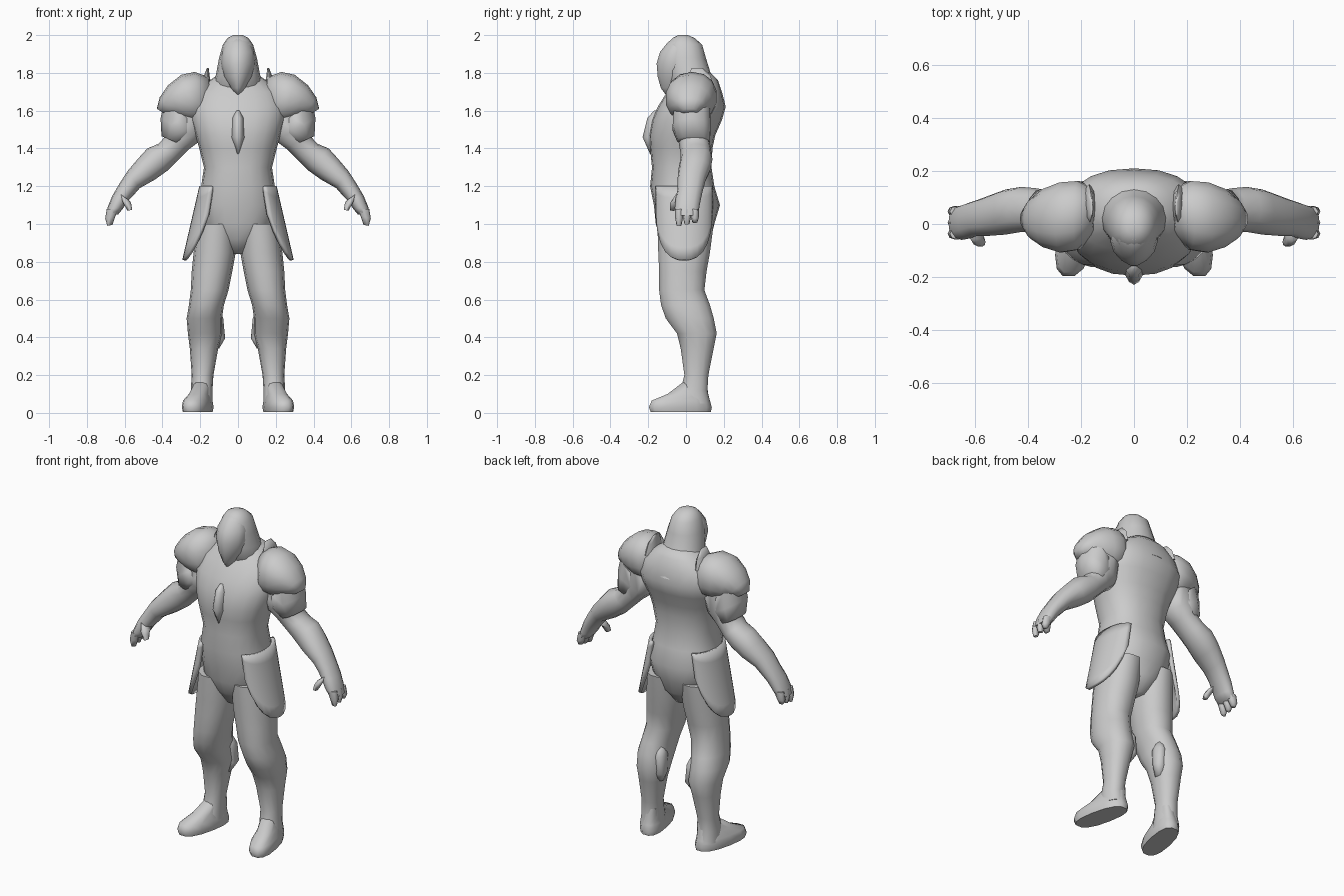
import bpy, bmesh, math
from mathutils import Vector

grey = bpy.data.materials.new("armour grey")
grey.diffuse_color = (0.6, 0.6, 0.6, 1)


def finish(name, bm, mirror, angle=80):
    bmesh.ops.recalc_face_normals(bm, faces=bm.faces)
    me = bpy.data.meshes.new(name)
    bm.to_mesh(me)
    bm.free()
    ob = bpy.data.objects.new(name, me)
    bpy.context.collection.objects.link(ob)
    me.materials.append(grey)
    bpy.ops.object.select_all(action='DESELECT')
    ob.select_set(True)
    bpy.context.view_layer.objects.active = ob
    bpy.ops.object.shade_smooth_by_angle(angle=math.radians(angle))
    if mirror:
        ob.modifiers.new("mirror", 'MIRROR')
    return ob


def loft(name, rings, mirror=True, n=14, power=2.2, pinch=0, skew=0, angle=80):
    """Skin over rings (xa, za, xb, zb, y_front, y_back)."""
    bm = bmesh.new()
    loops = []
    for xa, za, xb, zb, y0, y1 in rings:
        loop = []
        for i in range(n):
            a = 2 * math.pi * i / n
            c, s = math.cos(a), math.sin(a)
            u = math.copysign(abs(c) ** (2 / power), c)
            v = math.copysign(abs(s) ** (2 / power), s)
            u *= 1 - pinch * max(0, -v) ** 2
            y = (y0 + y1) / 2 + v * (y1 - y0) / 2
            x = (xa + xb) / 2 + u * (xa - xb) / 2 - skew * y
            loop.append(bm.verts.new((x, y, (za + zb) / 2 + u * (za - zb) / 2)))
        loops.append(loop)
    for p, q in zip(loops, loops[1:]):
        for i in range(n):
            j = (i + 1) % n
            bm.faces.new((p[i], p[j], q[j], q[i]))
    bm.faces.new(loops[0])
    bm.faces.new(loops[-1])
    return finish(name, bm, mirror, angle)


def level(rows):
    """Horizontal rings from (z, x0, x1, y0, y1)."""
    return [(x1, z, x0, z, y0, y1) for z, x0, x1, y0, y1 in rows]


def centred(rows):
    return level([(z, -w, w, y0, y1) for z, w, y0, y1 in rows])


# Torso and pelvis
loft("torso", centred([
    (.84, .04, -.08, .07), (.92, .12, -.13, .13), (1.0, .19, -.16, .15),
    (1.1, .205, -.17, .18), (1.2, .195, -.19, .15), (1.3, .18, -.18, .135),
    (1.4, .205, -.19, .14), (1.47, .225, -.195, .155), (1.55, .25, -.18, .19),
    (1.62, .26, -.15, .21), (1.7, .23, -.1, .19), (1.76, .15, -.05, .17),
    (1.8, .09, -.02, .13)]), False, 20, 2.3)

# Chest point
loft("chest_point", centred([
    (1.37, .01, -.19, -.15), (1.46, .035, -.23, -.15),
    (1.56, .03, -.205, -.14), (1.6, .01, -.17, -.14)]), False, 8, 2, .5)

# Hooded head with a pointed face, and the hood falling onto the back
loft("hood", centred([
    (1.65, .11, .03, .205), (1.68, .125, -.04, .19), (1.73, .13, -.09, .165),
    (1.8, .115, -.1, .13), (1.88, .1, -.11, .105), (1.95, .08, -.1, .085),
    (1.985, .055, -.07, .045), (2.0, .025, -.04, .01)]), False, 16, 2.1)
loft("face", centred([
    (1.68, .012, -.105, -.05), (1.72, .04, -.135, 0), (1.78, .075, -.152, .03),
    (1.85, .09, -.158, .03), (1.91, .085, -.14, .03),
    (1.96, .065, -.1, .02), (1.99, .04, -.06, 0)]), False, 14, 2, .25)

# Layered shoulder armour
loft("shoulder_pad", [
    (.16, 1.78, .13, 1.62, -.03, .13), (.23, 1.805, .19, 1.54, -.10, .165),
    (.30, 1.79, .25, 1.54, -.11, .16), (.37, 1.735, .30, 1.555, -.09, .135),
    (.415, 1.67, .34, 1.57, -.06, .10), (.43, 1.61, .38, 1.58, -.02, .06)])
loft("shoulder_lower_plate", [
    (.39, 1.66, .22, 1.52, -.07, .13), (.41, 1.56, .23, 1.46, -.075, .135),
    (.405, 1.465, .30, 1.42, -.05, .13)], n=10)
loft("collar_fin", level([
    (1.72, .14, .20, -.02, .15), (1.785, .15, .18, .01, .13),
    (1.825, .155, .165, .03, .09)]), n=8)

# Arm
loft("arm", [
    (.34, 1.68, .17, 1.52, -.06, .13), (.39, 1.55, .20, 1.44, -.06, .13),
    (.37, 1.48, .26, 1.395, -.04, .125), (.42, 1.425, .32, 1.335, -.03, .135),
    (.48, 1.40, .37, 1.285, -.03, .14), (.53, 1.345, .44, 1.235, -.04, .13),
    (.585, 1.28, .52, 1.19, -.045, .105), (.63, 1.21, .555, 1.15, -.045, .09),
    (.665, 1.15, .58, 1.125, -.055, .08), (.69, 1.09, .61, 1.08, -.06, .07),
    (.70, 1.045, .635, 1.05, -.055, .065)], n=12)

# Curled fingers and thumb
for i in range(3):
    y = -.058 + i * .042
    loft("finger_%d" % (i + 1), [
        (.695, 1.08, .63, 1.08, y, y + .042), (.703, 1.03, .65, 1.04, y, y + .042),
        (.692, .99 + i * .008, .665, .995 + i * .008, y + .008, y + .034)], n=8)
loft("thumb", [
    (.625, 1.16, .57, 1.12, -.065, 0), (.61, 1.115, .565, 1.105, -.085, -.03),
    (.585, 1.07, .56, 1.075, -.085, -.05)], n=8)

# Leg
loft("leg", level([
    (1.0, .01, .215, -.155, .15), (.85, .012, .235, -.15, .13),
    (.75, .03, .245, -.145, .112), (.65, .05, .25, -.145, .10),
    (.57, .075, .26, -.135, .13), (.5, .085, .272, -.11, .15),
    (.42, .085, .265, -.05, .165), (.34, .105, .255, -.03, .148),
    (.2, .13, .245, -.01, .12), (.12, .135, .25, -.03, .115),
    (.05, .135, .255, -.05, .13)]), n=14)

# Inner calf fin
loft("calf_fin", level([
    (.34, .10, .14, .05, .10), (.395, .068, .14, .06, .13),
    (.5, .078, .14, .04, .13), (.56, .10, .14, .04, .10)]), n=8)

# Foot turned outward
loft("foot", level([
    (.005, .14, .275, -.19, .135), (.03, .135, .28, -.20, .14),
    (.065, .14, .275, -.185, .13), (.1, .15, .255, -.10, .12),
    (.16, .15, .235, -.02, .11)]), n=14, power=2.5, skew=.2, angle=60)

# Hip plate with a rounded lower edge
bm = bmesh.new()
cols, rows = 12, 6
grid = []
for i in range(cols + 1):
    s = 2 * i / cols - 1
    a = s * math.radians(80)
    low = .81 + .24 * abs(s) ** 2.5
    col = []
    for j in range(rows + 1):
        z = 1.2 + (low - 1.2) * j / rows
        r = .205 + .09 * (1.2 - z) / .39
        col.append(bm.verts.new((r * (.6 + .4 * math.cos(a)),
                                 -.01 + .155 * math.sin(a), z)))
    grid.append(col)
for p, q in zip(grid, grid[1:]):
    for j in range(rows):
        bm.faces.new((p[j], q[j], q[j + 1], p[j + 1]))
plate = finish("hip_plate", bm, True)
thick = plate.modifiers.new("thickness", 'SOLIDIFY')
thick.thickness = .02
thick.offset = -1
